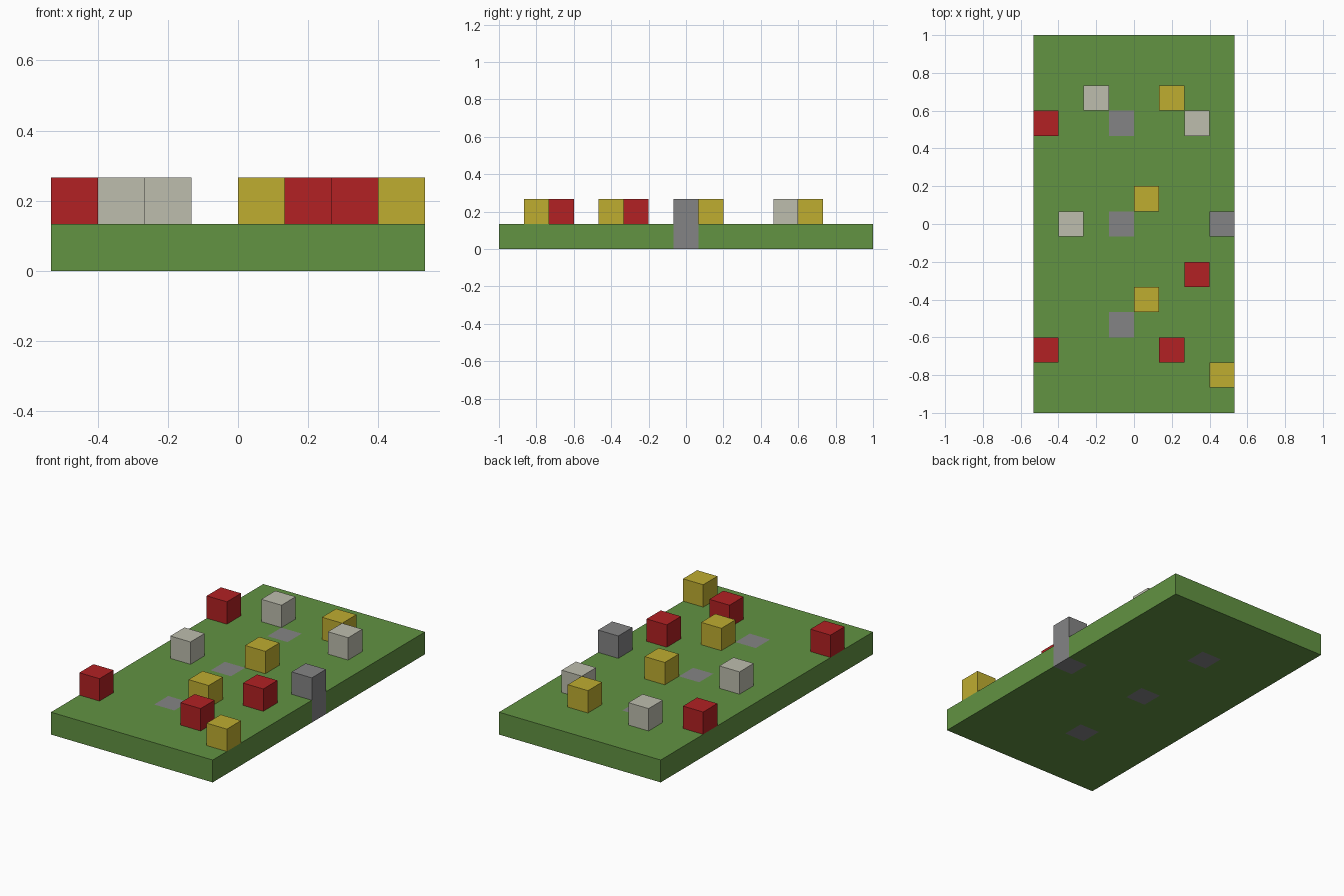
import bpy
import bmesh
from mathutils import Matrix, Vector

if "Cube" in bpy.data.objects:
    bpy.data.objects.remove(bpy.data.objects["Cube"], do_unlink=True)

COLS, ROWS = 8, 15
CELL = 2 / ROWS


def material(name, srgb):
    """Flat matte material from display colour values."""
    lin = [((c / 255 + 0.055) / 1.055) ** 2.4 for c in srgb]
    mat = bpy.data.materials.new(name)
    mat.use_nodes = True
    mat.diffuse_color = (*lin, 1)
    bsdf = mat.node_tree.nodes["Principled BSDF"]
    bsdf.inputs["Base Color"].default_value = (*lin, 1)
    bsdf.inputs["Roughness"].default_value = 0.9
    return mat


def finish(bm, name, mat):
    mesh = bpy.data.meshes.new(name)
    bm.to_mesh(mesh)
    bm.free()
    mesh.materials.append(mat)
    obj = bpy.data.objects.new(name, mesh)
    bpy.context.collection.objects.link(obj)
    return obj


def cell_centre(col, row):
    return Vector(((col + 0.5 - COLS / 2) * CELL, (row + 0.5 - ROWS / 2) * CELL, 0))


def block(name, mat, col, row, base, layers=1):
    """Box filling one grid cell, from layer 'base' upward."""
    bm = bmesh.new()
    bmesh.ops.create_cube(bm, size=CELL)
    bmesh.ops.scale(bm, vec=(1, 1, layers), verts=bm.verts)
    bmesh.ops.translate(bm, vec=(0, 0, CELL * layers / 2), verts=bm.verts)
    obj = finish(bm, name, mat)
    obj.location = cell_centre(col, row) + Vector((0, 0, base * CELL))
    return obj


green = material("grass green", (98, 147, 66))
red = material("flower red", (178, 33, 35))
yellow = material("flower yellow", (191, 173, 48))
white = material("flower off white", (189, 189, 174))
grey = material("stone grey", (132, 132, 133))

sunken_stones = [(3, 3), (3, 7), (3, 11)]
tall_stone = (7, 7)

# Grass slab, left open where the stones sit
bm = bmesh.new()
bmesh.ops.create_grid(bm, x_segments=COLS, y_segments=ROWS, size=1,
                      matrix=Matrix.Diagonal((COLS * CELL / 2, 1, 1, 1)))
holes = [cell_centre(*c) for c in sunken_stones + [tall_stone]]
filled = [f for f in bm.faces
          if any((f.calc_center_median() - h).length < CELL / 4 for h in holes)]
bmesh.ops.delete(bm, geom=filled, context="FACES")
top = bmesh.ops.extrude_face_region(bm, geom=bm.faces[:], use_keep_orig=True)
bmesh.ops.translate(bm, vec=(0, 0, CELL),
                    verts=[g for g in top["geom"] if isinstance(g, bmesh.types.BMVert)])
bmesh.ops.recalc_face_normals(bm, faces=bm.faces)
finish(bm, "grass_slab", green)

# Stones set flush in the grass, and one standing up at the edge
for i, cell in enumerate(sunken_stones, 1):
    block(f"sunken_stone_{i}", grey, *cell, base=0)
block("tall_stone", grey, *tall_stone, base=0, layers=2)

# Flower blocks on top of the grass
flowers = {
    "red_flower": (red, [(0, 11), (0, 2), (5, 2), (6, 5)]),
    "yellow_flower": (yellow, [(5, 12), (4, 8), (4, 4), (7, 1)]),
    "white_flower": (white, [(2, 12), (6, 11), (1, 7)]),
}
for name, (mat, cells) in flowers.items():
    for i, cell in enumerate(cells, 1):
        block(f"{name}_{i}", mat, *cell, base=1)
